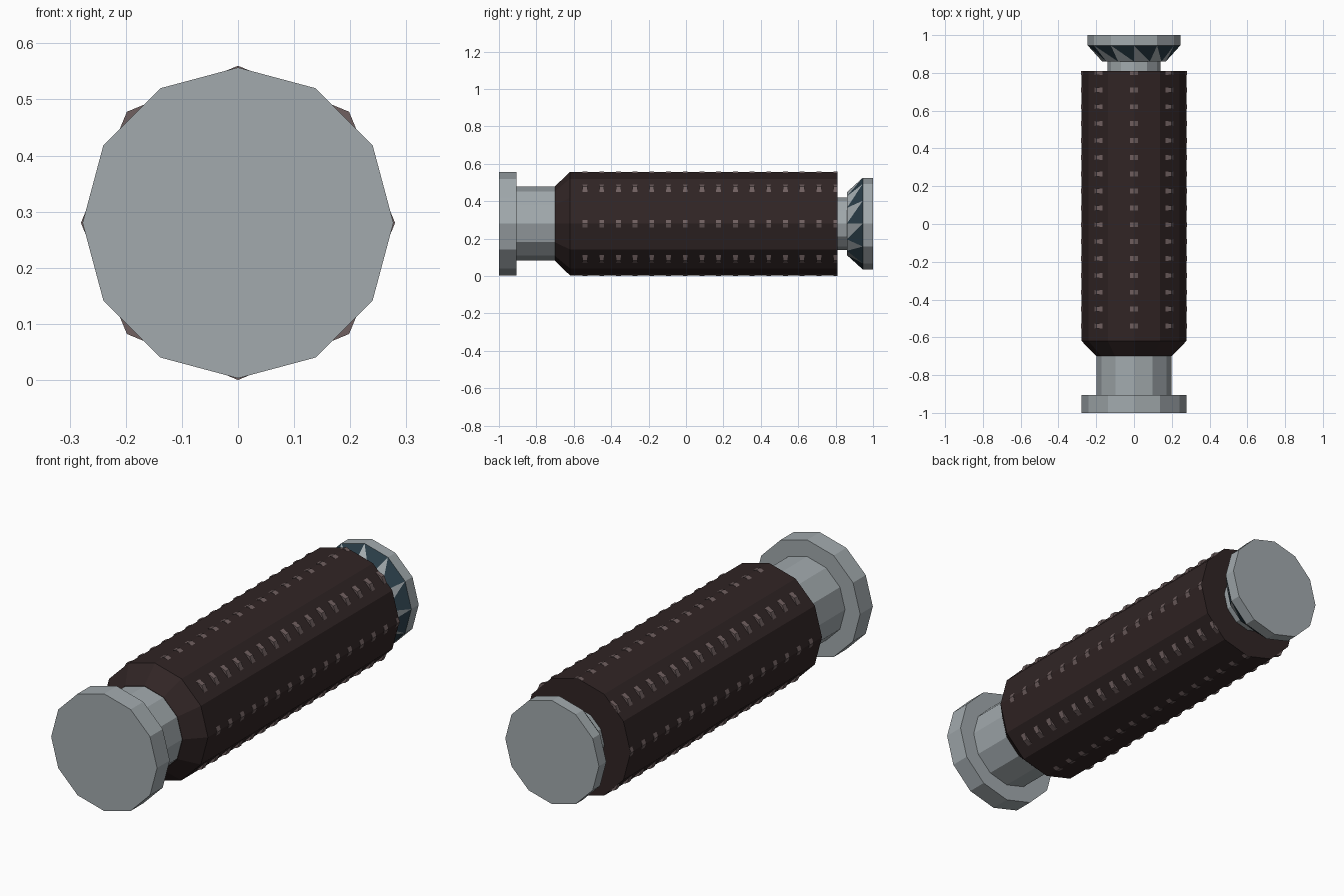
import bpy, bmesh, math

if "Cube" in bpy.data.objects:
    bpy.data.objects.remove(bpy.data.objects["Cube"])

CZ = 0.28  # height of the long axis, which runs along y


def material(name, rgb):
    m = bpy.data.materials.new(name)
    m.diffuse_color = (*rgb, 1)
    m.use_nodes = True
    m.node_tree.nodes["Principled BSDF"].inputs["Base Color"].default_value = m.diffuse_color
    return m


METAL = material("light_metal", (0.36, 0.40, 0.42))
GRIP = material("dark_brown_grip", (0.03, 0.018, 0.018))
RIB = material("dusty_rib", (0.16, 0.115, 0.115))
BLUE = material("dark_blue_metal", (0.022, 0.045, 0.062))


def lathe(name, profile, mats, sides=12, closed=False, split=()):
    """Spin (y, radius) points round the axis; open profiles get end caps.
    Bands listed in split are cut into triangles of alternating colours."""
    bm = bmesh.new()
    rings = []
    for y, r in profile:
        angles = [2 * math.pi * i / sides for i in range(sides)]
        rings.append([bm.verts.new((r * math.cos(a), y, CZ + r * math.sin(a))) for a in angles])
    n = len(rings)
    for k in range(n if closed else n - 1):
        a, b = rings[k], rings[(k + 1) % n]
        for i in range(sides):
            j = (i + 1) % sides
            if k in split:
                bm.faces.new((a[i], a[j], b[j]))
                bm.faces.new((a[i], b[j], b[i])).material_index = 1
            else:
                bm.faces.new((a[i], a[j], b[j], b[i]))
    if not closed:
        bm.faces.new(rings[0])
        bm.faces.new(rings[-1])
    bmesh.ops.recalc_face_normals(bm, faces=bm.faces)
    me = bpy.data.meshes.new(name)
    bm.to_mesh(me)
    bm.free()
    for m in mats:
        me.materials.append(m)
    ob = bpy.data.objects.new(name, me)
    bpy.context.collection.objects.link(ob)
    return ob


# Front end: wide pommel and its neck
lathe("pommel", [(-1.0, 0.277), (-0.905, 0.277)], [METAL])
lathe("front_neck", [(-0.91, 0.198), (-0.69, 0.198)], [METAL])

# Handle with a tapered front shoulder
lathe("grip", [(-0.70, 0.2), (-0.62, 0.277), (0.81, 0.277)], [GRIP])

# Eight-sided ribs, sunk in the grip so only their corners on the four sides show
for i in range(16):
    y = -0.54 + i * 0.0893
    half = 0.013 if i < 15 else 0.01
    lathe(f"grip_rib_{i + 1}", [(y - half, 0.25), (y - half, 0.28), (y + half, 0.28), (y + half, 0.25)],
          [RIB], sides=8, closed=True)

# Back end: slim neck and flared cap with dark triangles
lathe("back_neck", [(0.80, 0.14), (0.87, 0.14)], [METAL])
lathe("flared_cap", [(0.86, 0.168), (0.945, 0.245), (1.0, 0.245)], [METAL, BLUE], split=(0,))
